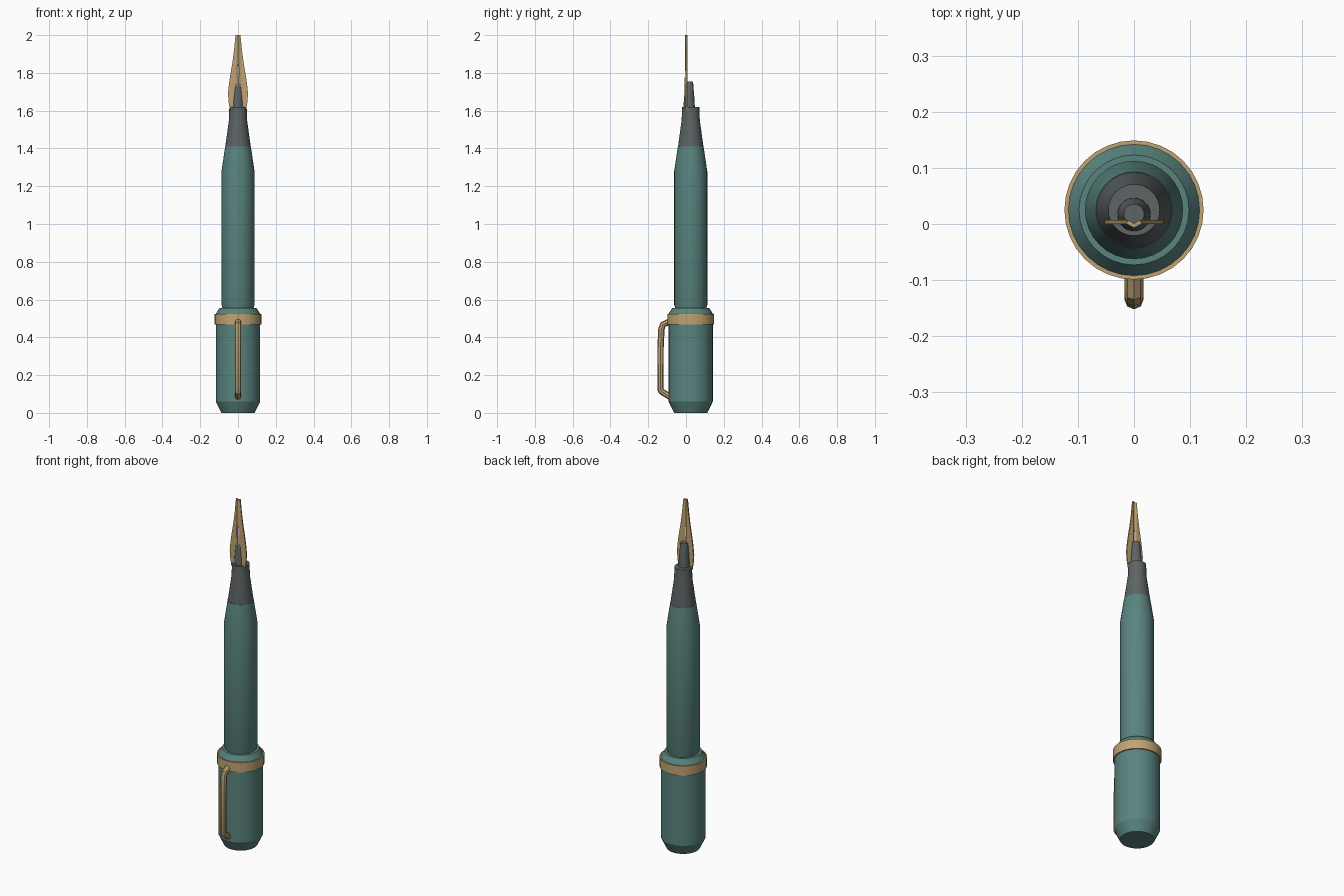
import bpy, bmesh, math

if "Cube" in bpy.data.objects:
    bpy.data.objects.remove(bpy.data.objects["Cube"])

AXIS_Y = 0.025   # the pen body sits slightly behind the origin
SIDES = 32


def material(name, rgb):
    m = bpy.data.materials.new(name)
    m.diffuse_color = (*rgb, 1)
    m.use_nodes = True
    m.node_tree.nodes["Principled BSDF"].inputs["Base Color"].default_value = m.diffuse_color
    return m


TEAL = material("teal", (0.10, 0.23, 0.21))
GOLD = material("gold", (0.53, 0.37, 0.17))
DARK = material("dark_grey", (0.11, 0.125, 0.13))


def smooth(ob):
    bpy.ops.object.select_all(action='DESELECT')
    ob.select_set(True)
    bpy.context.view_layer.objects.active = ob
    bpy.ops.object.shade_smooth_by_angle(angle=math.radians(25))


def add_mesh(name, bm, mat):
    bmesh.ops.recalc_face_normals(bm, faces=bm.faces)
    me = bpy.data.meshes.new(name)
    bm.to_mesh(me)
    bm.free()
    me.materials.append(mat)
    ob = bpy.data.objects.new(name, me)
    bpy.context.collection.objects.link(ob)
    return ob


def lathe(name, profile, mat, cy=AXIS_Y, closed=False):
    """Turn (radius, z) points about a vertical axis; ends capped unless closed."""
    bm = bmesh.new()
    rings = []
    for r, z in profile:
        rings.append([bm.verts.new((r * math.cos(a), cy + r * math.sin(a), z))
                      for a in (2 * math.pi * i / SIDES for i in range(SIDES))])
    pairs = list(zip(rings, rings[1:]))
    if closed:
        pairs.append((rings[-1], rings[0]))
    else:
        bm.faces.new(rings[0])
        bm.faces.new(rings[-1])
    for lo, hi in pairs:
        for i in range(SIDES):
            j = (i + 1) % SIDES
            bm.faces.new((lo[i], lo[j], hi[j], hi[i]))
    smooth(add_mesh(name, bm, mat))


# Cap, trim ring, barrel, grip section and ink feed
lathe("cap", [(0.088, 0), (0.117, 0.06), (0.117, 0.525), (0.098, 0.555)], TEAL)
lathe("cap_ring", [(0.112, 0.468), (0.124, 0.468), (0.124, 0.524), (0.112, 0.524)],
      GOLD, closed=True)
lathe("barrel", [(0.083, 0.54), (0.083, 0.558), (0.0875, 0.572),
                 (0.0875, 1.28), (0.068, 1.41)], TEAL)
lathe("grip_section", [(0.067, 1.405), (0.067, 1.412), (0.048, 1.55), (0.046, 1.62)], DARK)
lathe("ink_feed", [(0.03, 1.60), (0.029, 1.645), (0.021, 1.745), (0.018, 1.755)],
      DARK, cy=0.017)

# Nib: right half as rows of (z, inner x, outer x), mirrored and thickened
rows = [(1.60, 0, 0.042), (1.64, 0, 0.049), (1.69, 0, 0.053), (1.74, 0, 0.048),
        (1.775, 0, 0.043), (1.776, 0.006, 0.043), (1.835, 0.005, 0.033),
        (1.845, 0.001, 0.031), (1.92, 0.0006, 0.021), (2.0, 0.0006, 0.013)]
bm = bmesh.new()
strips = []
for z, xi, xo in rows:
    xm = min(0.013, (xi + xo) / 2 + 0.004)
    strips.append([bm.verts.new((x, min(0, 0.0068 * (x / 0.013 - 1)), z))
                   for x in (xi, xm, xo)])
for a, b in zip(strips, strips[1:]):
    for i in range(2):
        bm.faces.new((a[i], a[i + 1], b[i + 1], b[i]))
nib = add_mesh("nib", bm, GOLD)
mirror = nib.modifiers.new("mirror", 'MIRROR')
mirror.merge_threshold = 0.0002
solid = nib.modifiers.new("thickness", 'SOLIDIFY')
solid.thickness = 0.007
# grow towards the back, whichever way the face normals ended up
solid.offset = -1 if nib.data.polygons[0].normal.y < 0 else 1

# Pocket clip: round rod bent along a short path
path = [(-0.085, 0.485), (-0.122, 0.467), (-0.130, 0.445), (-0.135, 0.345),
        (-0.135, 0.125), (-0.130, 0.114), (-0.085, 0.085)]
cu = bpy.data.curves.new("clip", 'CURVE')
cu.dimensions = '3D'
cu.bevel_depth = 0.017
cu.bevel_resolution = 2
cu.use_fill_caps = True
sp = cu.splines.new('POLY')
sp.points.add(len(path) - 1)
for p, (y, z) in zip(sp.points, path):
    p.co = (0, y, z, 1)
cu.materials.append(GOLD)
clip = bpy.data.objects.new("clip", cu)
bpy.context.collection.objects.link(clip)
bpy.ops.object.select_all(action='DESELECT')
clip.select_set(True)
bpy.context.view_layer.objects.active = clip
bpy.ops.object.convert(target='MESH')
smooth(bpy.context.view_layer.objects.active)
